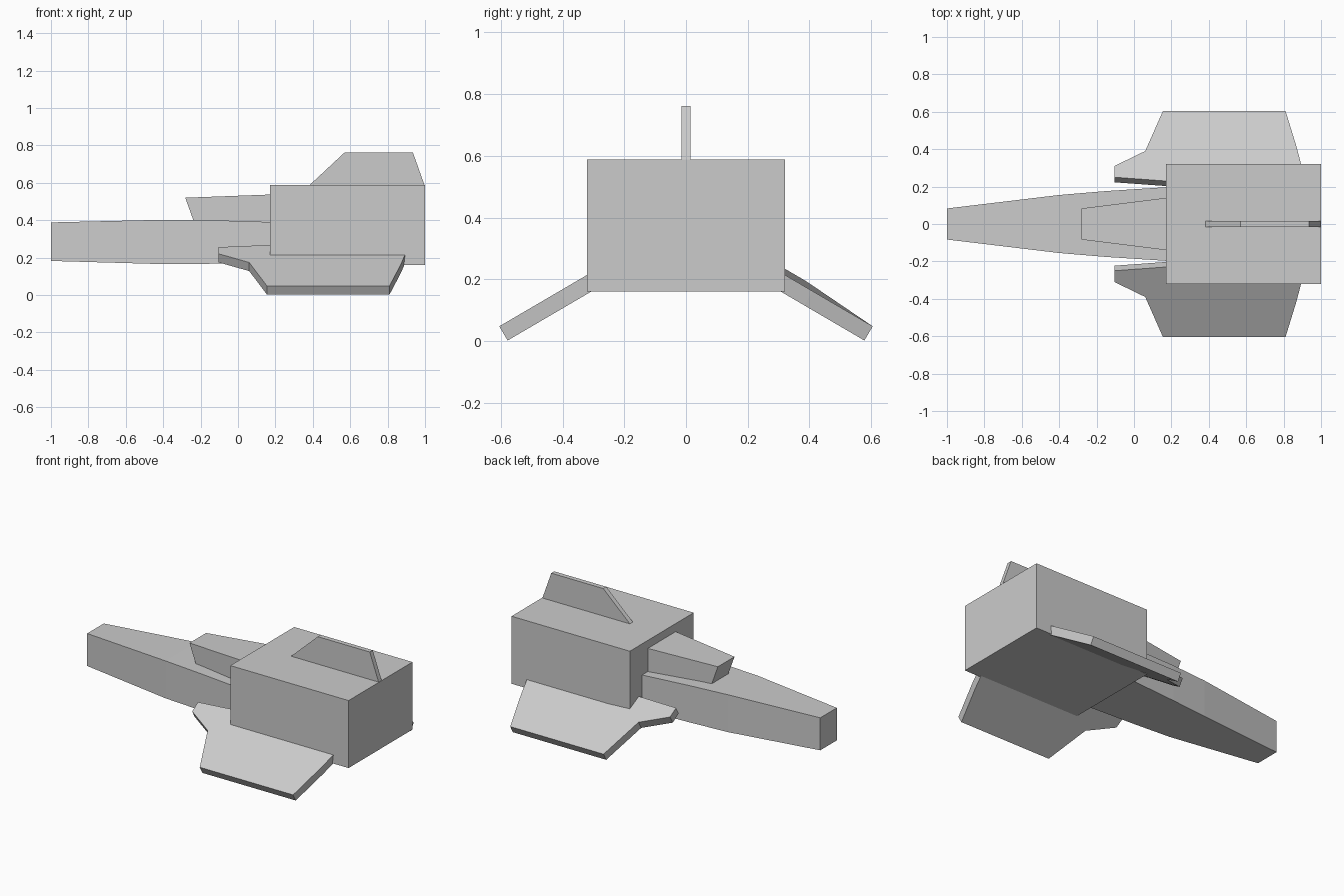
import bpy, bmesh

if "Cube" in bpy.data.objects:
    bpy.data.objects.remove(bpy.data.objects["Cube"])


def make_object(name, bm):
    bmesh.ops.recalc_face_normals(bm, faces=bm.faces)
    mesh = bpy.data.meshes.new(name)
    bm.to_mesh(mesh)
    bm.free()
    obj = bpy.data.objects.new(name, mesh)
    bpy.context.collection.objects.link(obj)
    return obj


def loft(name, rings):
    """Closed solid through matching rings of points."""
    bm = bmesh.new()
    vs = [[bm.verts.new(p) for p in ring] for ring in rings]
    n = len(vs[0])
    for a, b in zip(vs, vs[1:]):
        for i in range(n):
            j = (i + 1) % n
            bm.faces.new((a[i], a[j], b[j], b[i]))
    bm.faces.new(vs[0])
    bm.faces.new(vs[-1])
    return make_object(name, bm)


def section(x_low, x_high, half_width, z_low, z_high):
    w = half_width
    return [(x_low, -w, z_low), (x_low, w, z_low),
            (x_high, w, z_high), (x_high, -w, z_high)]


# Main hull box
loft("hull", [section(0.17, 0.17, 0.32, 0.16, 0.588),
              section(1.0, 1.0, 0.32, 0.16, 0.588)])

# Long tapered nose
loft("nose", [section(-1.0, -1.0, 0.083, 0.182, 0.388),
              section(-0.4, -0.4, 0.155, 0.165, 0.402),
              section(-0.15, -0.15, 0.176, 0.167, 0.40),
              section(0.175, 0.175, 0.197, 0.170, 0.39)])

# Cockpit with undercut front
loft("cockpit", [section(-0.237, -0.282, 0.083, 0.395, 0.52),
                 section(0.175, 0.175, 0.14, 0.385, 0.537)])

# Dorsal fin
fin = [(0.38, 0.585), (0.57, 0.762), (0.935, 0.762), (0.998, 0.585)]
loft("tail_fin", [[(x, y, z) for x, z in fin] for y in (-0.015, 0.015)])

# Wings: outline of the sloping upper surface, the +y one slightly raised in front
outline = [(-0.105, 0.25), (-0.105, 0.31), (0.06, 0.39), (0.155, 0.605), (0.81, 0.605),
           (0.87, 0.41), (0.893, 0.32), (0.893, 0.23), (0.17, 0.23)]
for name, side, lift in (("left_wing", 1, 0.02), ("right_wing", -1, 0.0)):
    top = [(x, y, 0.048 + (0.605 - y) * 0.585 + (lift if x < 0.1 else 0))
           for x, y in outline]
    bottom = [(x, y - 0.027, z - 0.046) for x, y, z in top]
    loft(name, [[(x, side * y, max(z, 0)) for x, y, z in ring] for ring in (top, bottom)])
